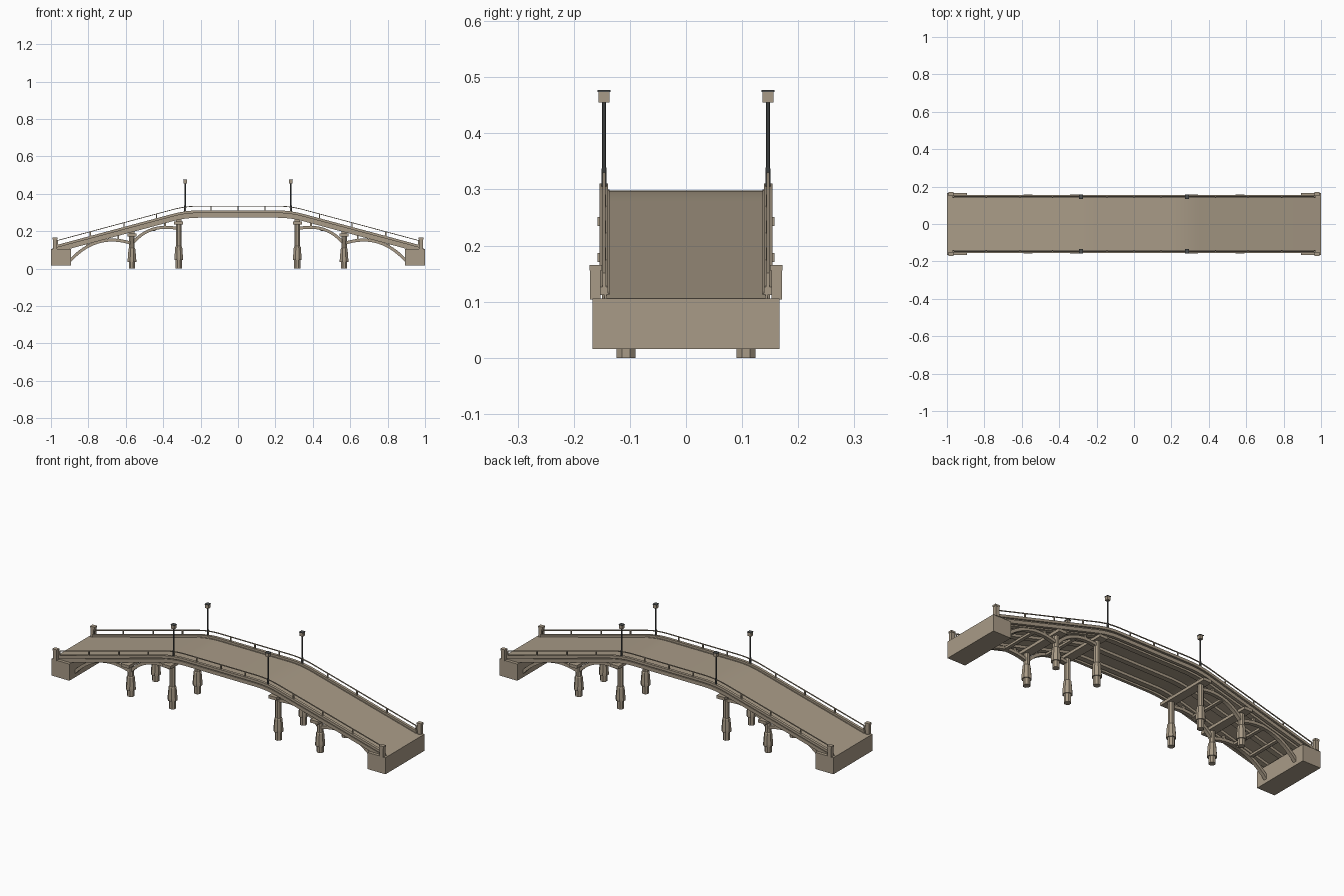
import bpy, bmesh, math

cube = bpy.data.objects.get("Cube")
if cube:
    bpy.data.objects.remove(cube, do_unlink=True)


def material(name, rgb):
    m = bpy.data.materials.new(name)
    m.use_nodes = True
    m.diffuse_color = (*rgb, 1)
    m.node_tree.nodes["Principled BSDF"].inputs["Base Color"].default_value = (*rgb, 1)
    return m


STONE = material("warm stone", (0.395, 0.328, 0.242))
METAL = material("dark metal", (0.07, 0.075, 0.075))

CREST, SLOPE, TOP, BLEND = 0.28, 0.268, 0.298, 0.07


def deck_z(x):
    """Road height: level middle, sloped ends, rounded at each crest."""
    d = abs(x) - CREST
    if abs(d) < BLEND:
        return TOP - SLOPE * (d + BLEND) ** 2 / (4 * BLEND)
    return TOP - SLOPE * max(0, d)


def finish(name, bm, mat):
    bmesh.ops.recalc_face_normals(bm, faces=bm.faces)
    me = bpy.data.meshes.new(name)
    bm.to_mesh(me)
    bm.free()
    me.materials.append(mat)
    ob = bpy.data.objects.new(name, me)
    bpy.context.collection.objects.link(ob)
    return ob


def box(name, x, y, z, mat=STONE):
    """Box from (low, high) pairs."""
    bm = bmesh.new()
    bmesh.ops.create_cube(bm, size=1)
    for v in bm.verts:
        v.co = [r[0] if c < 0 else r[1] for c, r in zip(v.co, (x, y, z))]
    return finish(name, bm, mat)


def ribbon(name, rows, y0, y1):
    """Solid band through rows of (x, low z, high z), spanning y0 to y1."""
    bm = bmesh.new()
    rings = [[bm.verts.new(p) for p in ((x, y0, a), (x, y1, a), (x, y1, b), (x, y0, b))]
             for x, a, b in rows]
    for r, s in zip(rings, rings[1:]):
        for i in range(4):
            j = (i + 1) % 4
            bm.faces.new((r[i], r[j], s[j], s[i]))
    bm.faces.new(rings[0])
    bm.faces.new(rings[-1])
    ob = finish(name, bm, STONE)
    # Smooth along the curve, crisp at the corners
    bpy.ops.object.select_all(action='DESELECT')
    ob.select_set(True)
    bpy.context.view_layer.objects.active = ob
    bpy.ops.object.shade_smooth_by_angle(angle=math.radians(30))
    return ob


def along_deck(name, half, low, high, y0, y1):
    bend = [CREST + BLEND * (i / 3 - 1) for i in range(7)]
    xs = [-half] + [-x for x in reversed(bend)] + bend + [half]
    return ribbon(name, [(x, deck_z(x) + low, deck_z(x) + high) for x in xs], y0, y1)


def lathe(name, x, y, profile, mat=STONE, sides=8):
    """Upright turned solid from (radius, z) points."""
    bm = bmesh.new()
    turn = [(i + 0.5) * math.tau / sides for i in range(sides)]
    rings = [[bm.verts.new((x + r * math.cos(t), y + r * math.sin(t), z)) for t in turn]
             for r, z in profile]
    for a, b in zip(rings, rings[1:]):
        for i in range(sides):
            j = (i + 1) % sides
            bm.faces.new((a[i], a[j], b[j], b[i]))
    bm.faces.new(rings[0])
    bm.faces.new(rings[-1])
    return finish(name, bm, mat)


def around(c, h):
    return (c - h, c + h)


def span(a, b):
    return (min(a, b), max(a, b))


def arch(name, points, y, depth=0.016):
    """Curved rib following a quadratic curve through three control points."""
    (x0, z0), (x1, z1), (x2, z2) = points
    rows = []
    for i in range(13):
        t = i / 12
        x = (1 - t) ** 2 * x0 + 2 * t * (1 - t) * x1 + t * t * x2
        z = (1 - t) ** 2 * z0 + 2 * t * (1 - t) * z1 + t * t * z2
        dx = 2 * (1 - t) * (x1 - x0) + 2 * t * (x2 - x1)
        dz = 2 * (1 - t) * (z1 - z0) + 2 * t * (z2 - z1)
        h = depth / 2 * math.hypot(dx, dz) / abs(dx)
        rows.append((x, z - h, z + h))
    return ribbon(name, rows, y - 0.01, y + 0.01)


# Road slab and longitudinal girders
along_deck("road_deck", 1.0, -0.012, 0, -0.142, 0.142)
for i, y in enumerate((-0.107, 0, 0.107)):
    along_deck(f"girder_{i + 1}", 0.92, -0.026, -0.011, y - 0.014, y + 0.014)

PIERS = (("outer", 0.567, 0.187, 0.035), ("inner", 0.317, 0.251, 0.045))

# Layered edge and railing on each side
for side, sy in (("right", -1), ("left", 1)):
    along_deck(f"{side}_fascia", 0.97, -0.026, -0.007, *span(sy * 0.134, sy * 0.15))
    along_deck(f"{side}_recess", 0.97, -0.009, 0.002, *span(sy * 0.136, sy * 0.145))
    along_deck(f"{side}_curb", 0.97, -0.001, 0.013, *span(sy * 0.139, sy * 0.154))
    along_deck(f"{side}_handrail", 0.97, 0.034, 0.038, *span(sy * 0.1435, sy * 0.1485))
    for i, x in enumerate((-0.965, -0.79, -0.61, -0.435, -0.28, -0.145, 0,
                           0.145, 0.28, 0.435, 0.61, 0.79, 0.965)):
        z = deck_z(x)
        box(f"{side}_rail_post_{i + 1}", around(x, 0.003), around(sy * 0.146, 0.003),
            (z + 0.008, z + 0.035))

# Both ends
for end, sx in (("west", -1), ("east", 1)):
    box(f"{end}_abutment", span(sx * 0.893, sx), (-0.167, 0.167), (0.016, 0.106))

    # Transverse beams over the piers and between the arch ribs
    for kind, px, top, foot in PIERS:
        box(f"{end}_{kind}_cross_beam", around(sx * px, 0.024), (-0.158, 0.158),
            (top - 0.016, top))
    for i, (x, z) in enumerate(((0.8, 0.125), (0.7, 0.15), (0.45, 0.207))):
        box(f"{end}_tie_beam_{i + 1}", around(sx * x, 0.009), (-0.107, 0.107), around(z, 0.006))

    for side, sy in (("right", -1), ("left", 1)):
        label = f"{end}_{side}"
        y = sy * 0.107

        # Corner post
        box(f"{label}_corner_post", around(sx * 0.978, 0.011), span(sy * 0.152, sy * 0.171),
            (0.104, 0.158))
        box(f"{label}_corner_post_cap", around(sx * 0.978, 0.013), span(sy * 0.15, sy * 0.172),
            (0.156, 0.165))

        # Piers with a narrow foot, flared collar and shaft
        for kind, px, top, foot in PIERS:
            lathe(f"{label}_{kind}_pier", sx * px, y,
                  [(0.018, 0), (0.018, foot), (0.025, foot), (0.025, foot + 0.012),
                   (0.02, foot + 0.07), (0.016, foot + 0.075), (0.016, top - 0.01)])
            box(f"{label}_{kind}_bearing", around(sx * px, 0.014), around(y, 0.014),
                (top - 0.002, deck_z(px) - 0.02))

        # Arch ribs
        arch(f"{label}_outer_arch", [(sx * 0.9, 0.04), (sx * 0.76, 0.195), (sx * 0.575, 0.137)], y)
        arch(f"{label}_inner_arch", [(sx * 0.56, 0.14), (sx * 0.47, 0.243), (sx * 0.325, 0.215)], y)
        # Spandrel struts between rib and girder
        for x, z in ((0.64, 0.152), (0.39, 0.222)):
            box(f"{label}_spandrel_strut", around(sx * x, 0.005), around(y, 0.007),
                (z, deck_z(x) - 0.02))

        # Street lamp
        lx, ly = sx * 0.283, sy * 0.146
        lathe(f"{label}_lamp_pole", lx, ly,
              [(0.005, 0.3), (0.005, 0.335), (0.004, 0.34), (0.004, 0.458)], METAL)
        box(f"{label}_lamp_head", around(lx, 0.0095), around(ly, 0.0095), (0.455, 0.475))
        box(f"{label}_lamp_cap", around(lx, 0.0115), around(ly, 0.0115), (0.474, 0.477), METAL)
